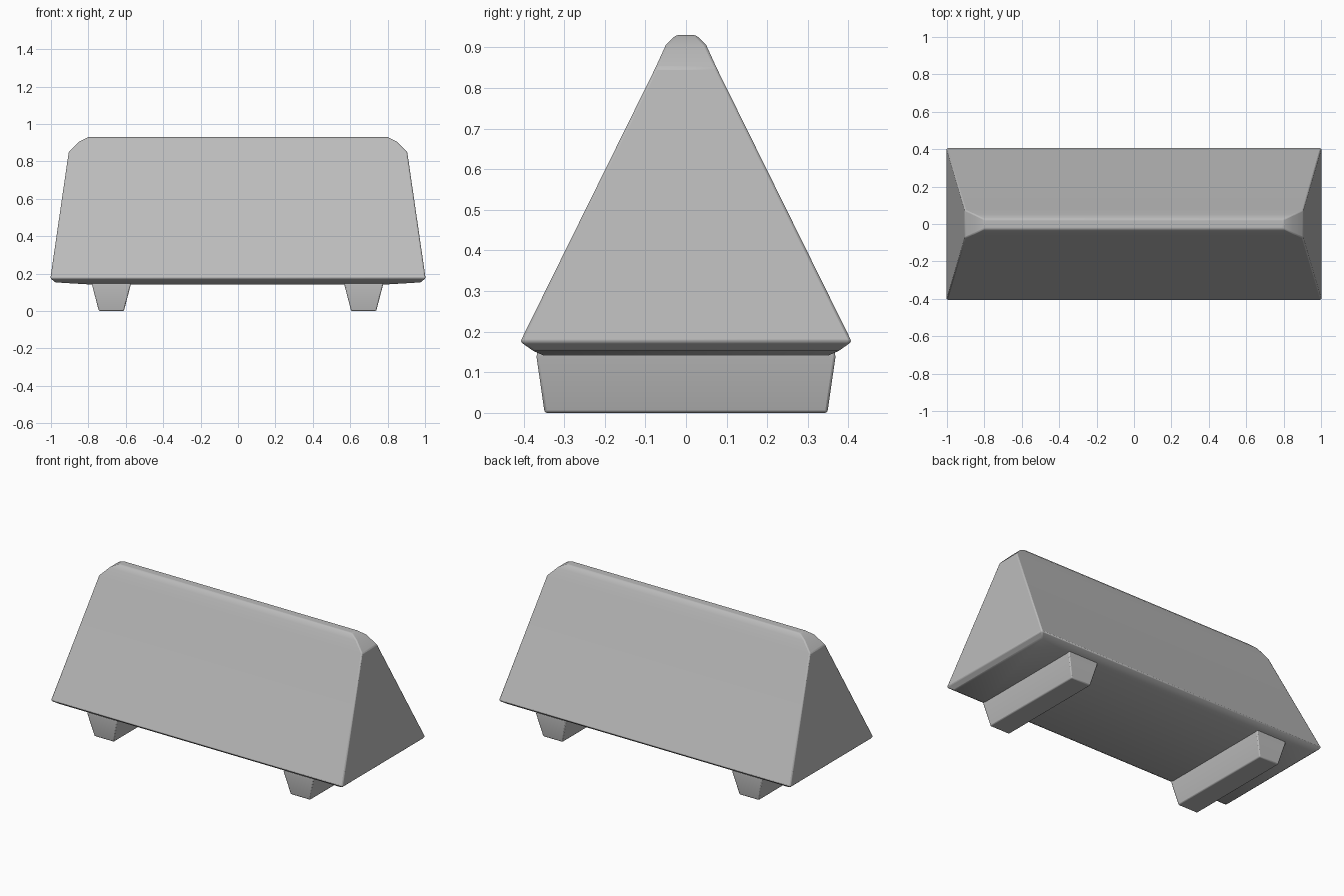
import bpy
import bmesh
from math import radians

cube = bpy.data.objects.get("Cube")
if cube:
    bpy.data.objects.remove(cube)

grey = bpy.data.materials.new("plain grey")
grey.use_nodes = True
colour = (0.5, 0.5, 0.5, 1)
grey.diffuse_color = colour
shader = grey.node_tree.nodes["Principled BSDF"]
shader.inputs["Base Color"].default_value = colour
shader.inputs["Roughness"].default_value = 0.8


def stacked_block(name, rings, centre_x=0):
    """Loft rectangles given as (half width, half depth, height), bottom to top."""
    bm = bmesh.new()
    loops = [[bm.verts.new((centre_x + sx * w, sy * d, z))
              for sx, sy in ((-1, -1), (1, -1), (1, 1), (-1, 1))]
             for w, d, z in rings]
    bm.faces.new(loops[0][::-1])
    bm.faces.new(loops[-1])
    for low, high in zip(loops, loops[1:]):
        for i in range(4):
            j = (i + 1) % 4
            bm.faces.new((low[i], low[j], high[j], high[i]))
    mesh = bpy.data.meshes.new(name)
    bm.to_mesh(mesh)
    bm.free()
    mesh.materials.append(grey)
    obj = bpy.data.objects.new(name, mesh)
    bpy.context.collection.objects.link(obj)

    # Slightly softened edges
    bevel = obj.modifiers.new("soft edges", "BEVEL")
    bevel.width = 0.006
    bevel.segments = 2
    bevel.limit_method = "ANGLE"
    bevel.angle_limit = radians(25)
    bpy.ops.object.select_all(action="DESELECT")
    obj.select_set(True)
    bpy.context.view_layer.objects.active = obj
    bpy.ops.object.shade_smooth_by_angle(angle=radians(25))
    return obj


# Wedge body: undercut base, sloping sides, chamfered ridge
stacked_block("wedge_body", [
    (0.78, 0.35, 0.141),
    (0.975, 0.375, 0.152),
    (1.003, 0.408, 0.175),
    (0.905, 0.075, 0.85),
    (0.85, 0.05, 0.905),
    (0.80, 0.025, 0.93),
])

# Two tapered feet running front to back
for side, x in (("left", 0.672), ("right", -0.677)):
    stacked_block(side + "_foot", [
        (0.067, 0.348, 0),
        (0.103, 0.368, 0.138),
        (0.103, 0.365, 0.155),
    ], x)
